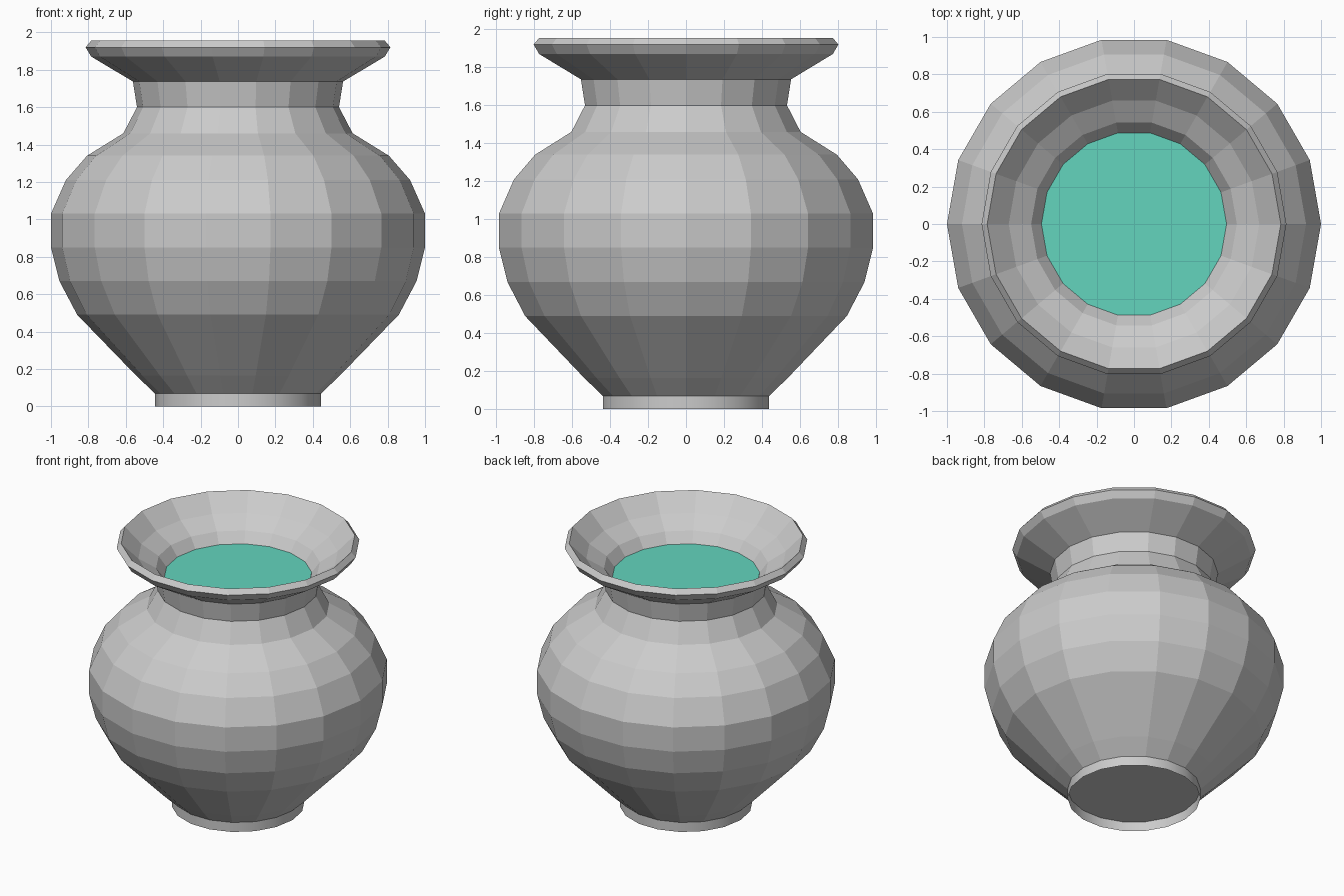
import bpy, bmesh
from math import cos, sin, tau

if "Cube" in bpy.data.objects:
    bpy.data.objects.remove(bpy.data.objects["Cube"])

SIDES = 18


def lathe(name, profile, cap=False, smooth=False):
    """Revolve (radius, height) points about z; cap closes the first ring underneath."""
    bm = bmesh.new()
    rings = [[bm.verts.new((r * cos(tau * k / SIDES), r * sin(tau * k / SIDES), z))
              for k in range(SIDES)] for r, z in profile]
    for a, b in zip(rings, rings[1:]):
        for k in range(SIDES):
            n = (k + 1) % SIDES
            bm.faces.new((a[k], a[n], b[n], b[k]))
    if cap:
        bm.faces.new(rings[0][::-1])
    for f in bm.faces:
        f.smooth = smooth
    mesh = bpy.data.meshes.new(name)
    bm.to_mesh(mesh)
    bm.free()
    obj = bpy.data.objects.new(name, mesh)
    bpy.context.collection.objects.link(obj)
    return obj


# Pot: belly, shoulder, neck, flared lip and the inside of the neck
lathe("pot_body", [
    (0.445, 0.07), (0.545, 0.165), (0.86, 0.49), (0.955, 0.67), (1.0, 0.85),
    (1.0, 1.03), (0.92, 1.21), (0.807, 1.34), (0.613, 1.46), (0.54, 1.6),
    (0.562, 1.737), (0.785, 1.87), (0.815, 1.92), (0.785, 1.955),
    (0.67, 1.84), (0.55, 1.765), (0.495, 1.69), (0.48, 1.6),
], cap=True)

# Foot: thin ring, open underneath
lathe("foot_ring", [(0.445, 0.0), (0.445, 0.07)], smooth=True)

# Liquid filling the neck
water = lathe("water", [(0.495, 1.692)], cap=True)
water.data.flip_normals()
mat = bpy.data.materials.new("teal_water")
mat.diffuse_color = (0.125, 0.66, 0.515, 1)
mat.use_nodes = True
mat.node_tree.nodes["Principled BSDF"].inputs["Base Color"].default_value = mat.diffuse_color
water.data.materials.append(mat)
